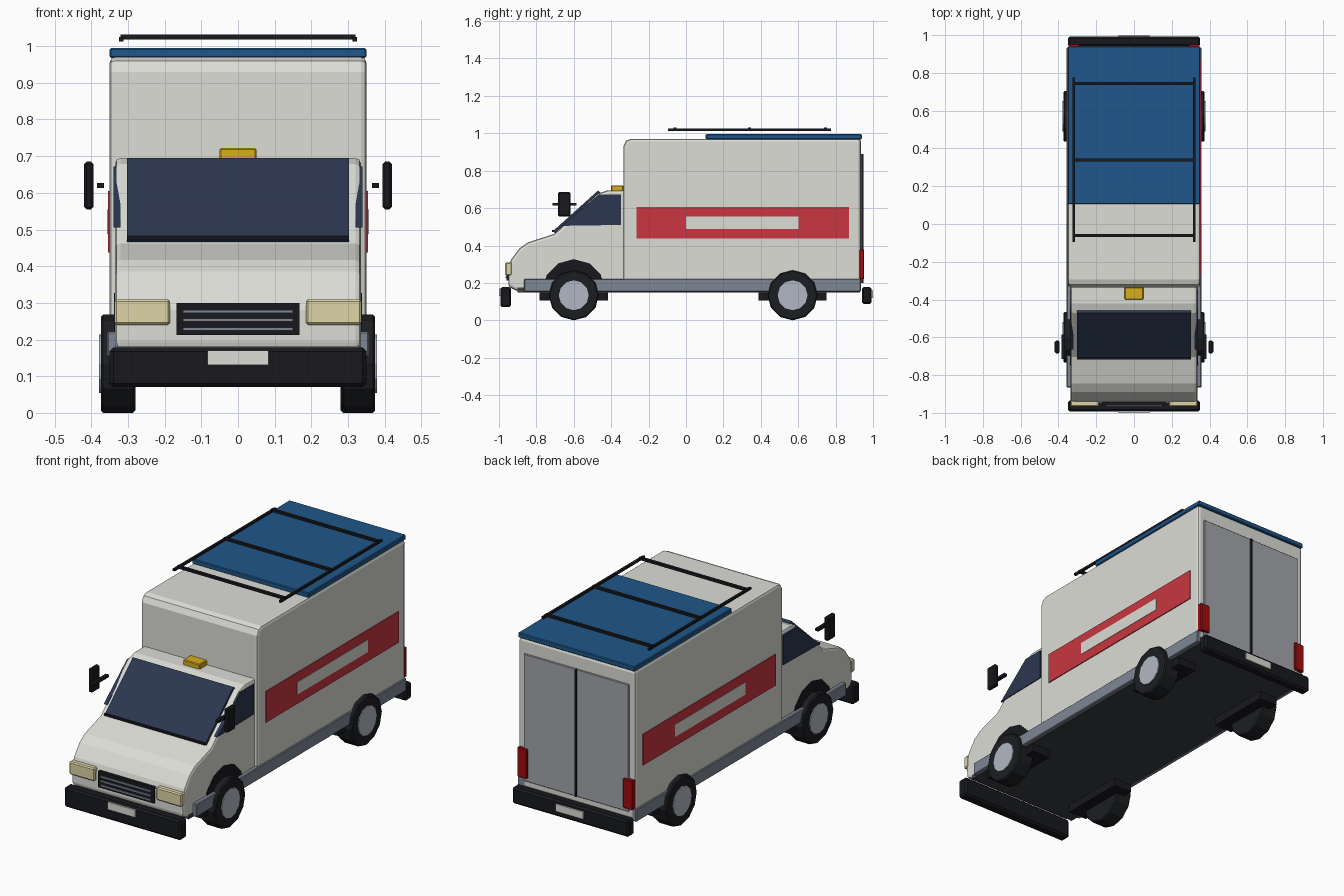
import bpy, bmesh, math
from mathutils import Matrix

if "Cube" in bpy.data.objects:
    bpy.data.objects.remove(bpy.data.objects["Cube"])

mats = {}
def material(name, hexcol):
    lin = [(int(hexcol[i:i + 2], 16) / 255) ** 2.2 for i in (0, 2, 4)]
    m = bpy.data.materials.new(name)
    m.diffuse_color = (*lin, 1)
    m.use_nodes = True
    m.node_tree.nodes["Principled BSDF"].inputs["Base Color"].default_value = m.diffuse_color
    mats[name] = m

for n, c in dict(white="DCDCD6", red="C83943", blue="24588A", glass="2F3950", black="1E1F23",
                 tyre="222326", steel="7E8694", door="A2A4AB", hub="B0B6C2", lamp="DDD4A6",
                 tail="A01418", amber="D6AC22", floor="3E3F44").items():
    material(n, c)

def finish(name, bm, mat, bevel=0, segments=1):
    bmesh.ops.recalc_face_normals(bm, faces=bm.faces)
    me = bpy.data.meshes.new(name)
    bm.to_mesh(me)
    bm.free()
    ob = bpy.data.objects.new(name, me)
    bpy.context.collection.objects.link(ob)
    me.materials.append(mats[mat])
    if bevel:
        b = ob.modifiers.new("bevel", 'BEVEL')
        b.width, b.segments, b.limit_method = bevel, segments, 'ANGLE'
        b.angle_limit = math.radians(50)
    return ob

def box(name, x, y, z, mat, bevel=0):
    """Box from (min, max) ranges."""
    bm = bmesh.new()
    bmesh.ops.create_cube(bm, size=1)
    for v in bm.verts:
        v.co = [r[0] if c < 0 else r[1] for c, r in zip(v.co, (x, y, z))]
    return finish(name, bm, mat, bevel)

def extrude_x(name, profile, x0, x1, mat, bevel=0, segments=1):
    """Side profile of (y, z) points extruded across x."""
    bm = bmesh.new()
    f = bm.faces.new([bm.verts.new((x0, y, z)) for y, z in profile])
    ext = bmesh.ops.extrude_face_region(bm, geom=[f])
    for v in ext["geom"]:
        if isinstance(v, bmesh.types.BMVert):
            v.co.x = x1
    return finish(name, bm, mat, bevel, segments)

def disc(name, x0, x1, y, z, r, mat, bevel=0):
    """Twelve-sided cylinder along x."""
    bm = bmesh.new()
    bmesh.ops.create_cone(bm, cap_ends=True, segments=12, radius1=r, radius2=r, depth=abs(x1 - x0),
                          matrix=Matrix.Translation(((x0 + x1) / 2, y, z)) @ Matrix.Rotation(math.pi / 2, 4, 'Y'))
    return finish(name, bm, mat, bevel)

def span(s, a, b):
    return tuple(sorted((s * a, s * b)))

# Cargo box and cab shells
extrude_x("cargo_box", [(-0.335, 0.16), (0.935, 0.16), (0.935, 0.97), (-0.295, 0.97),
                        (-0.32, 0.96), (-0.335, 0.93)], -0.35, 0.35, "white", 0.015, 2)
extrude_x("cab", [(-0.91, 0.16), (-0.95, 0.18), (-0.95, 0.28), (-0.935, 0.325), (-0.89, 0.385),
                  (-0.845, 0.417), (-0.705, 0.462), (-0.47, 0.678), (-0.42, 0.695),
                  (-0.32, 0.695), (-0.32, 0.16)], -0.335, 0.335, "white", 0.015, 2)
box("floor_pan", (-0.335, 0.335), (-0.9, 0.93), (0.15, 0.175), "floor")

# Windscreen and beacon
extrude_x("windscreen", [(-0.70, 0.465), (-0.711, 0.477), (-0.47, 0.694), (-0.455, 0.68)],
          -0.302, 0.302, "glass")
box("windscreen_seal", (-0.302, 0.302), (-0.717, -0.70), (0.472, 0.482), "black")
box("roof_beacon", (-0.05, 0.05), (-0.4, -0.335), (0.69, 0.722), "amber", 0.004)

# Grille, bumpers and plates
box("grille", (-0.167, 0.167), (-0.96, -0.94), (0.213, 0.3), "black")
for z in (0.229, 0.253, 0.277):
    box("grille_slat", (-0.15, 0.15), (-0.965, -0.95), (z - 0.004, z + 0.004), "steel")
box("front_bumper", (-0.35, 0.35), (-0.993, -0.935), (0.07, 0.178), "black", 0.01)
box("rear_bumper", (-0.35, 0.35), (0.94, 0.993), (0.088, 0.178), "black", 0.01)
box("front_plate", (-0.083, 0.083), (-1.0, -0.99), (0.13, 0.17), "white")
box("rear_plate", (-0.083, 0.083), (0.99, 1.0), (0.12, 0.16), "white")

# Rear door gap
box("door_gap", (-0.004, 0.004), (0.93, 0.948), (0.2, 0.89), "black")

# Roof panel and rack
box("roof_panel", (-0.35, 0.35), (0.105, 0.94), (0.968, 0.995), "blue", 0.004)
for y in (-0.06, 0.34, 0.745):
    box("rack_crossbar", (-0.32, 0.32), (y - 0.008, y + 0.008), (1.018, 1.031), "black")

# Paired parts on both sides
for s in (-1, 1):
    box("rack_rail", span(s, 0.312, 0.325), (-0.095, 0.775), (1.013, 1.025), "black")
    box("side_skirt", span(s, 0.31, 0.357), (-0.865, 0.935), (0.153, 0.222), "steel", 0.004)
    box("side_stripe", span(s, 0.345, 0.355), (-0.265, 0.872), (0.437, 0.605), "red")
    box("stripe_panel", span(s, 0.35, 0.357), (0, 0.602), (0.488, 0.555), "white")
    extrude_x("side_window", [(-0.665, 0.505), (-0.465, 0.672), (-0.348, 0.672), (-0.348, 0.51)],
              s * 0.32, s * 0.34, "glass")
    box("headlight", span(s, 0.185, 0.337), (-0.967, -0.93), (0.24, 0.31), "lamp", 0.006)
    box("tail_light", span(s, 0.288, 0.347), (0.925, 0.953), (0.22, 0.38), "tail", 0.004)
    box("rear_door", span(s, 0.004, 0.315), (0.925, 0.942), (0.2, 0.89), "door", 0.003)
    box("mirror", span(s, 0.394, 0.42), (-0.685, -0.617), (0.555, 0.685), "black", 0.007)
    box("mirror_arm", span(s, 0.365, 0.384), (-0.715, -0.585), (0.613, 0.627), "black")
    arch = [(-0.6 + 0.167 * math.cos(a * math.pi / 6), 0.16 + 0.167 * math.sin(a * math.pi / 6))
            for a in range(7)]
    extrude_x("wheel_arch", arch, s * 0.25, s * 0.338, "black")
    for y in (-0.6, 0.57):
        disc("tyre", s * 0.28, s * 0.374, y, 0.134, 0.134, "tyre", 0.006)
        disc("wheel_hub", s * 0.36, s * 0.379, y, 0.134, 0.08, "hub")
        box("leaf_spring", span(s, 0.22, 0.33), (y - 0.182, y + 0.182), (0.107, 0.152), "black")
